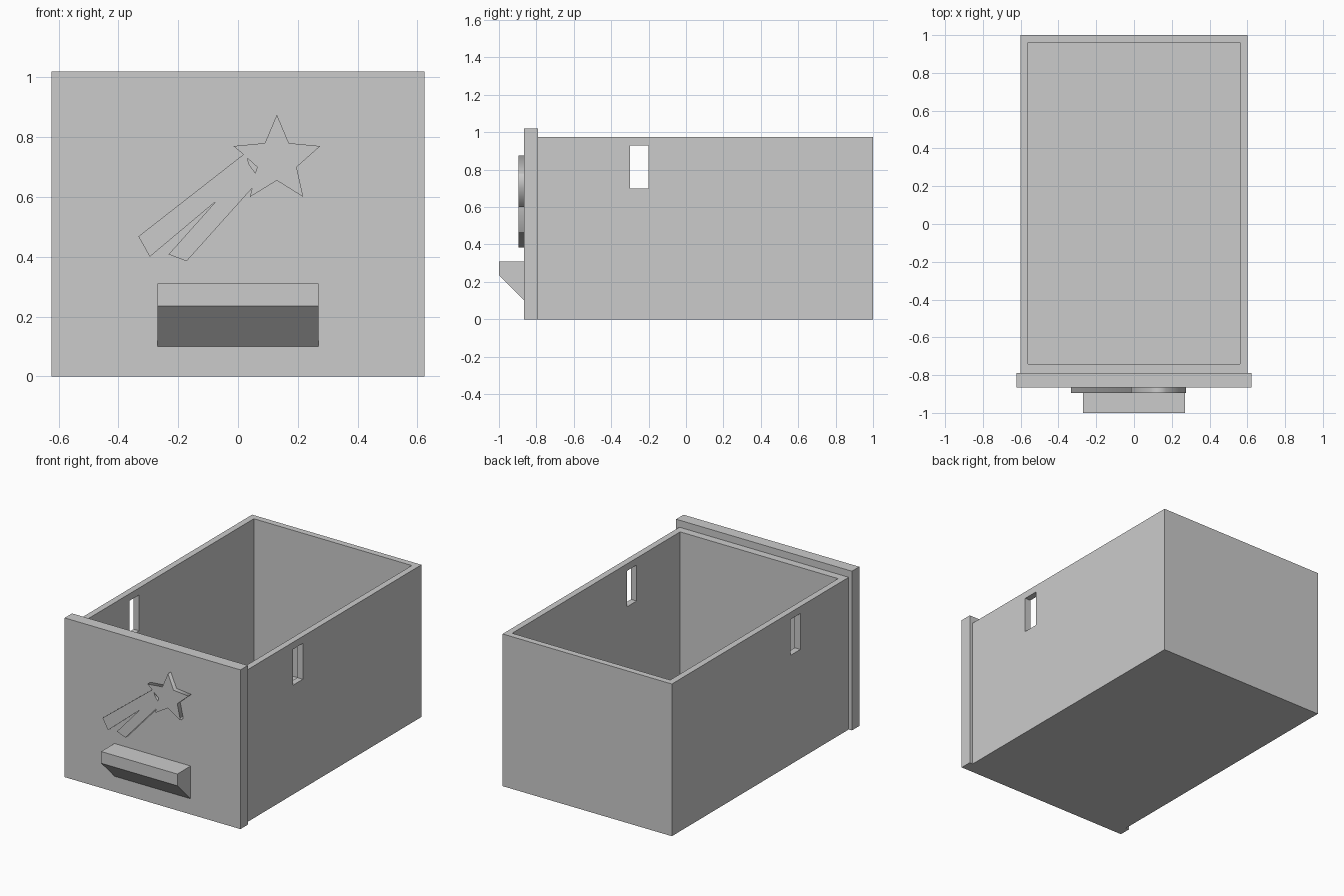
import bpy
import bmesh

if "Cube" in bpy.data.objects:
    bpy.data.objects.remove(bpy.data.objects["Cube"], do_unlink=True)

grey = bpy.data.materials.new("light grey")
grey.use_nodes = True
grey.diffuse_color = (0.6, 0.6, 0.6, 1)
grey.node_tree.nodes["Principled BSDF"].inputs["Base Color"].default_value = (0.6, 0.6, 0.6, 1)


def add_object(name, data):
    obj = bpy.data.objects.new(name, data)
    bpy.context.collection.objects.link(obj)
    data.materials.append(grey)
    return obj


def mesh_from(name, bm):
    bmesh.ops.recalc_face_normals(bm, faces=bm.faces)
    mesh = bpy.data.meshes.new(name)
    bm.to_mesh(mesh)
    bm.free()
    return add_object(name, mesh)


def box(name, low, high):
    bm = bmesh.new()
    bmesh.ops.create_cube(bm, size=1)
    for v in bm.verts:
        for i in range(3):
            v.co[i] = low[i] if v.co[i] < 0 else high[i]
    return mesh_from(name, bm)


def cut(target, cutter):
    mod = target.modifiers.new(cutter.name, "BOOLEAN")
    mod.operation = "DIFFERENCE"
    mod.solver = "EXACT"
    mod.object = cutter
    bpy.context.view_layer.update()
    graph = bpy.context.evaluated_depsgraph_get()
    mesh = bpy.data.meshes.new_from_object(target.evaluated_get(graph))
    target.modifiers.clear()
    target.data = mesh
    bpy.data.objects.remove(cutter, do_unlink=True)


# Open drawer body with a slot through both side walls
body = box("drawer_body", (-0.6, -0.79, 0), (0.6, 1, 0.975))
cut(body, box("cavity_cutter", (-0.56, -0.74, 0.04), (0.56, 0.96, 1.2)))
cut(body, box("slot_cutter", (-0.8, -0.3, 0.7), (0.8, -0.2, 0.93)))

# Front panel
box("front_panel", (-0.623, -0.865, 0), (0.623, -0.79, 1.02))

# Wedge handle, swept along x
profile = [(-0.865, 0.1), (-1, 0.235), (-1, 0.31), (-0.865, 0.31)]
bm = bmesh.new()
face = bm.faces.new([bm.verts.new((-0.27, y, z)) for y, z in profile])
sweep = bmesh.ops.extrude_face_region(bm, geom=[face])
for item in sweep["geom"]:
    if isinstance(item, bmesh.types.BMVert):
        item.co.x = 0.27
mesh_from("handle", bm)

# Raised shooting star: outline plus the small gap between star and tail
outline = [(0.13, 0.875), (0.17, 0.78), (0.275, 0.77), (0.196, 0.7),
           (0.218, 0.6), (0.13, 0.655), (0.04, 0.6), (0.047, 0.629),
           (-0.172, 0.385), (-0.232, 0.408), (-0.072, 0.587),
           (-0.295, 0.4), (-0.333, 0.468), (0.018, 0.742),
           (-0.015, 0.77), (0.09, 0.78)]
gap = [(0.032, 0.729), (0.064, 0.7), (0.058, 0.68), (0.036, 0.71)]
curve = bpy.data.curves.new("star_outline", "CURVE")
curve.dimensions = "2D"
curve.fill_mode = "BOTH"
curve.extrude = 0.015
for points in (outline, gap):
    spline = curve.splines.new("POLY")
    spline.points.add(len(points) - 1)
    for p, (x, z) in zip(spline.points, points):
        p.co = (x, z, 0, 1)
    spline.use_cyclic_u = True
helper = add_object("star_helper", curve)
bpy.context.view_layer.update()
graph = bpy.context.evaluated_depsgraph_get()
star_mesh = bpy.data.meshes.new_from_object(helper.evaluated_get(graph))
bpy.data.objects.remove(helper, do_unlink=True)
bm = bmesh.new()
bm.from_mesh(star_mesh)
bmesh.ops.remove_doubles(bm, verts=bm.verts, dist=0.0001)
# Stand the flat shape up against the panel
for v in bm.verts:
    v.co = (v.co.x, -0.88 - v.co.z, v.co.y)
mesh_from("shooting_star", bm)
